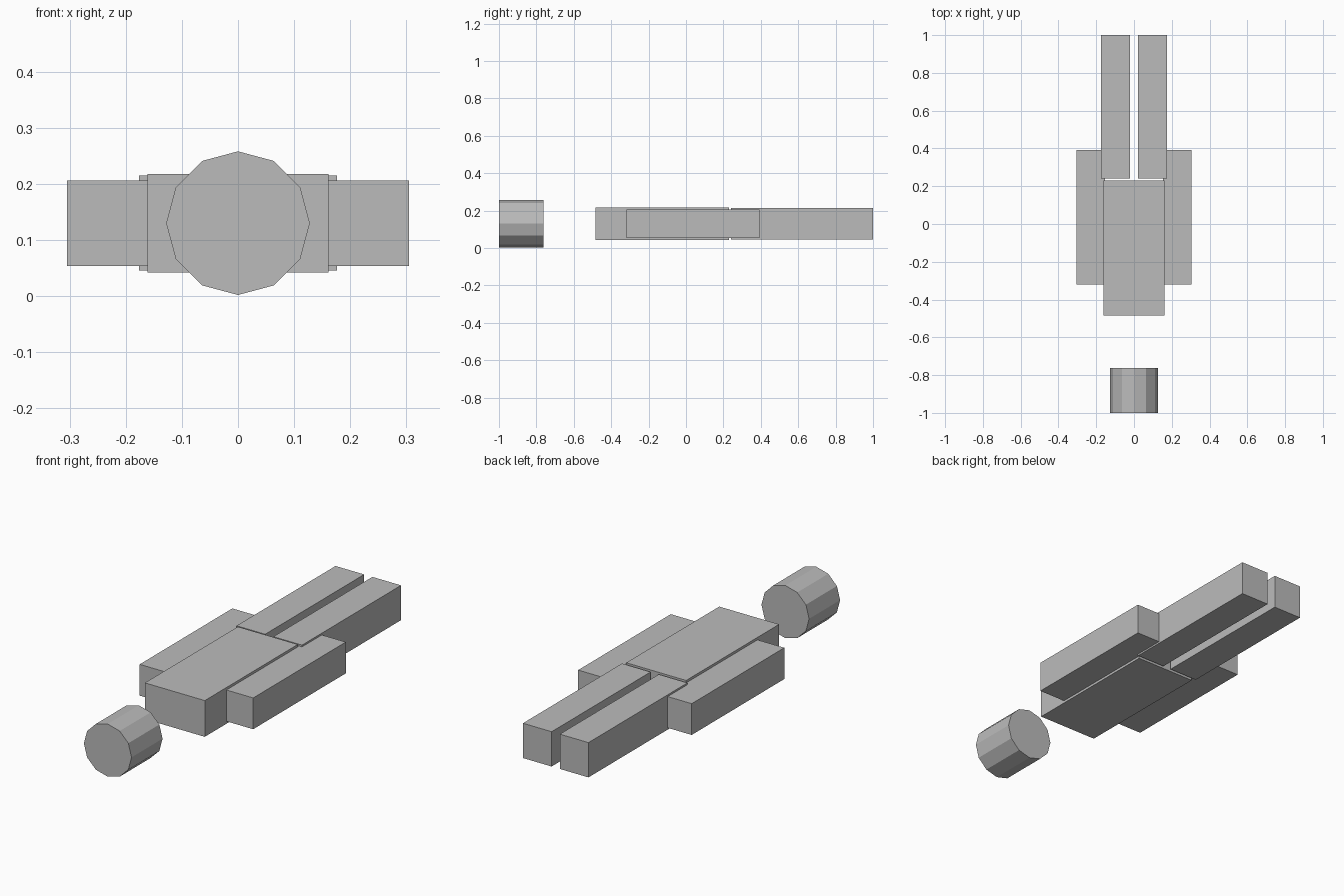
import bpy
from math import radians
from mathutils import Vector

default_cube = bpy.data.objects.get("Cube")
if default_cube:
    bpy.data.objects.remove(default_cube, do_unlink=True)

MID_Z = 0.13  # height of the axis shared by all parts

grey = bpy.data.materials.new("plain grey")
grey.use_nodes = True
grey.diffuse_color = (0.5, 0.5, 0.5, 1)
grey.node_tree.nodes["Principled BSDF"].inputs["Base Color"].default_value = (0.5, 0.5, 0.5, 1)


def finish(name):
    """Name the active object, apply its transform and give it the grey."""
    obj = bpy.context.object
    obj.name = name
    obj.data.name = name
    bpy.ops.object.transform_apply(location=False, rotation=True, scale=True)
    obj.data.materials.append(grey)
    return obj


def box(name, x, y, height):
    """Box spanning the x and y ranges, centred on the shared axis height."""
    centre = Vector((sum(x) / 2, sum(y) / 2, MID_Z))
    bpy.ops.mesh.primitive_cube_add(size=1, location=centre)
    bpy.context.object.scale = (x[1] - x[0], y[1] - y[0], height)
    return finish(name)


# Head: twelve-sided drum lying along y
bpy.ops.mesh.primitive_cylinder_add(
    vertices=12, radius=0.128, depth=0.238,
    location=(0, -0.881, MID_Z), rotation=(radians(90), 0, 0))
finish("head")

# Torso
box("torso", (-0.161, 0.161), (-0.485, 0.229), 0.176)

# Arms and legs, one of each per side
for side, sign in (("left", 1), ("right", -1)):
    def span(inner, outer):
        return sorted((sign * inner, sign * outer))

    box(side + "_arm", span(0.153, 0.305), (-0.319, 0.392), 0.152)
    box(side + "_leg", span(0.022, 0.176), (0.24, 1.0), 0.169)
